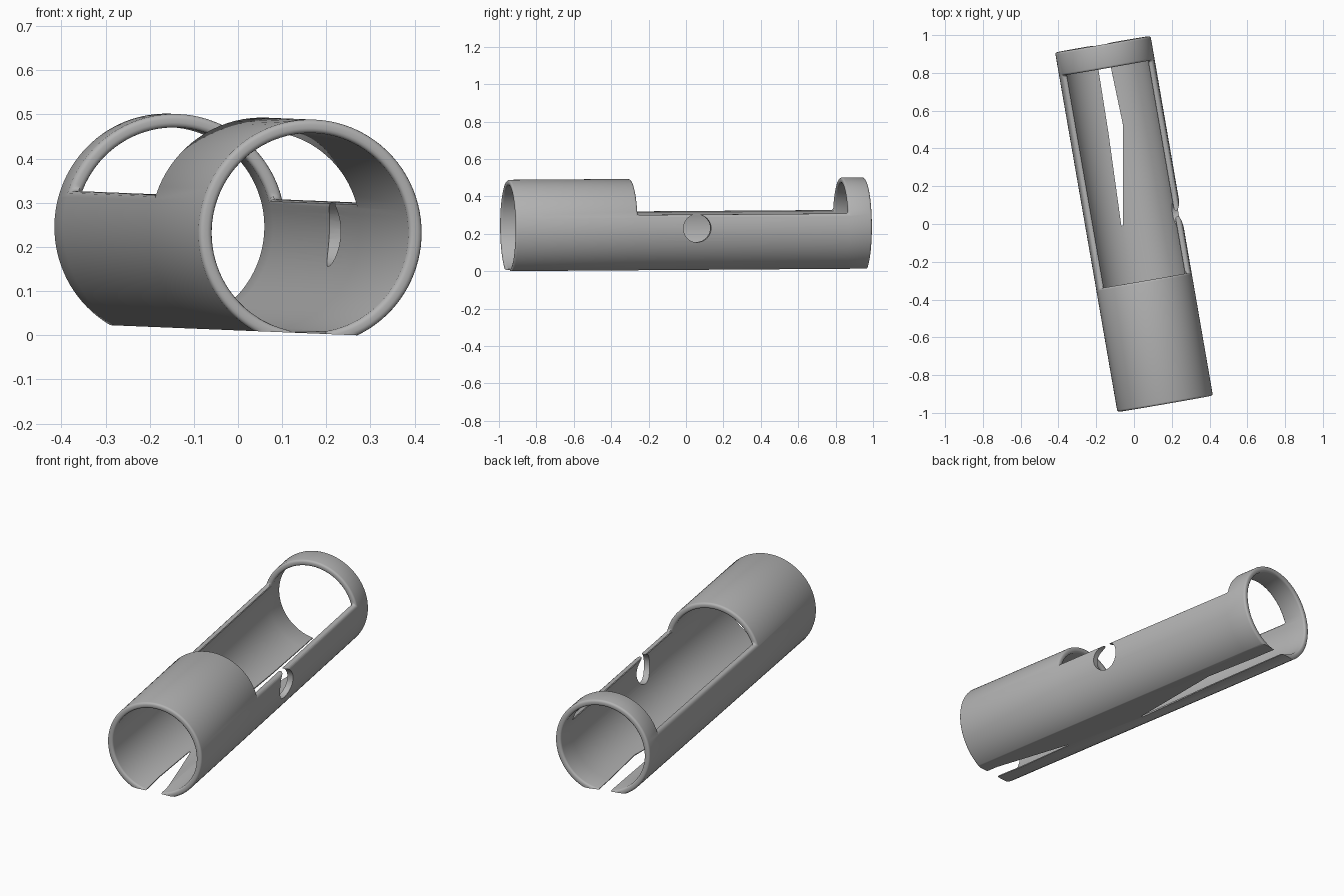
import bpy, bmesh
from math import asin, cos, sin, pi, radians
from mathutils import Matrix

R_OUT, R_IN, HALF = 0.2565, 0.226, 0.966
RAIL = 0.073                          # height of the window rails above the axis
ROWS = (-HALF, -0.304, 0.839, HALF)   # tube ends and window ends
UP, LOW = 36, 60                      # segments above and below the rails

cube = bpy.data.objects.get("Cube")
if cube:
    bpy.data.objects.remove(cube, do_unlink=True)


def make_object(name, bm):
    bmesh.ops.recalc_face_normals(bm, faces=bm.faces)
    mesh = bpy.data.meshes.new(name)
    bm.to_mesh(mesh)
    bm.free()
    obj = bpy.data.objects.new(name, mesh)
    bpy.context.collection.objects.link(obj)
    return obj


def ring(bm, r, y):
    """Circle of vertices with columns landing exactly on the rails."""
    e = asin(RAIL / r)
    angles = [e + (pi - 2 * e) * i / UP for i in range(UP)]
    angles += [pi - e + (pi + 2 * e) * i / LOW for i in range(LOW)]
    return [bm.verts.new((r * cos(a), y, r * sin(a))) for a in angles]


def prism(name, outline, z0, z1):
    bm = bmesh.new()
    face = bm.faces.new([bm.verts.new((x, y, z0)) for x, y in outline])
    top = bmesh.ops.extrude_face_region(bm, geom=[face])["geom"]
    bmesh.ops.translate(bm, vec=(0, 0, z1 - z0),
                        verts=[v for v in top if isinstance(v, bmesh.types.BMVert)])
    return make_object(name, bm)


# Thick tube with an open window along the top
bm = bmesh.new()
outer = [ring(bm, R_OUT, y) for y in ROWS]
inner = [ring(bm, R_IN, y) for y in ROWS]
n = UP + LOW
for i in range(n):
    k = (i + 1) % n
    in_window = i < UP
    for j in range(3):
        if j == 1 and in_window:
            continue
        for s in (outer, inner):
            bm.faces.new((s[j][i], s[j][k], s[j + 1][k], s[j + 1][i]))
    for j in ((0, 1, 2, 3) if in_window else (0, 3)):
        bm.faces.new((outer[j][i], outer[j][k], inner[j][k], inner[j][i]))
for i in (0, UP):                     # flat tops of the two rails
    bm.faces.new((outer[1][i], outer[2][i], inner[2][i], inner[1][i]))
tube = make_object("slotted_tube", bm)

# Rounded rims
bevel = tube.modifiers.new("rims", "BEVEL")
bevel.width = 0.011
bevel.segments = 3
bevel.limit_method = "ANGLE"
bevel.angle_limit = radians(45)

# Round hole in the left wall
bm = bmesh.new()
bmesh.ops.create_cone(bm, cap_ends=True, segments=40, radius1=0.075, radius2=0.075,
                      depth=0.3, matrix=Matrix.Translation((0.25, 0.017, 0))
                      @ Matrix.Rotation(pi / 2, 4, "Y"))
cutters = [make_object("side_hole_cutter", bm)]

# Flat underside and the two tapering slots in it
cutters += [
    prism("underside_cutter", [(-1, -2), (1, -2), (1, 2), (-1, 2)], -0.5, -0.2275),
    prism("rear_slot_cutter", [(-0.059, 0), (-0.05, 0), (0.041, 0.53), (0.03, 0.84),
                               (0.028, 1.1), (-0.035, 1.1), (-0.037, 0.84), (-0.042, 0.5)],
          -0.4, -0.12),
    prism("front_slot_cutter", [(-0.035, -1.1), (0.045, -1.1), (0.045, -0.9),
                                (-0.025, -0.48), (-0.032, -0.48), (-0.042, -0.8)],
          -0.4, -0.12),
]
for c in cutters:
    c.hide_render = True
    cut = tube.modifiers.new(c.name, "BOOLEAN")
    cut.operation = "DIFFERENCE"
    cut.solver = "EXACT"
    cut.object = c

# Bake the cuts and remove the cutters
bpy.ops.object.select_all(action="DESELECT")
tube.select_set(True)
bpy.context.view_layer.objects.active = tube
for name in [m.name for m in tube.modifiers]:
    bpy.ops.object.modifier_apply(modifier=name)
for c in cutters:
    bpy.data.objects.remove(c, do_unlink=True)

# Turn, tip and stand on the ground
tube.data.transform(Matrix.Rotation(radians(9.83), 4, "Z")
                    @ Matrix.Rotation(radians(0.4), 4, "X")
                    @ Matrix.Rotation(radians(2.3), 4, "Y"))
low = min(v.co.z for v in tube.data.vertices)
tube.data.transform(Matrix.Translation((0, 0, -low)))

# Plain grey
grey = bpy.data.materials.new("plain_grey")
grey.use_nodes = True
colour = (0.45, 0.45, 0.45, 1)
grey.diffuse_color = colour
grey.node_tree.nodes["Principled BSDF"].inputs["Base Color"].default_value = colour
tube.data.materials.clear()
tube.data.materials.append(grey)
for p in tube.data.polygons:
    p.material_index = 0
bpy.ops.object.shade_smooth_by_angle(angle=radians(35))
